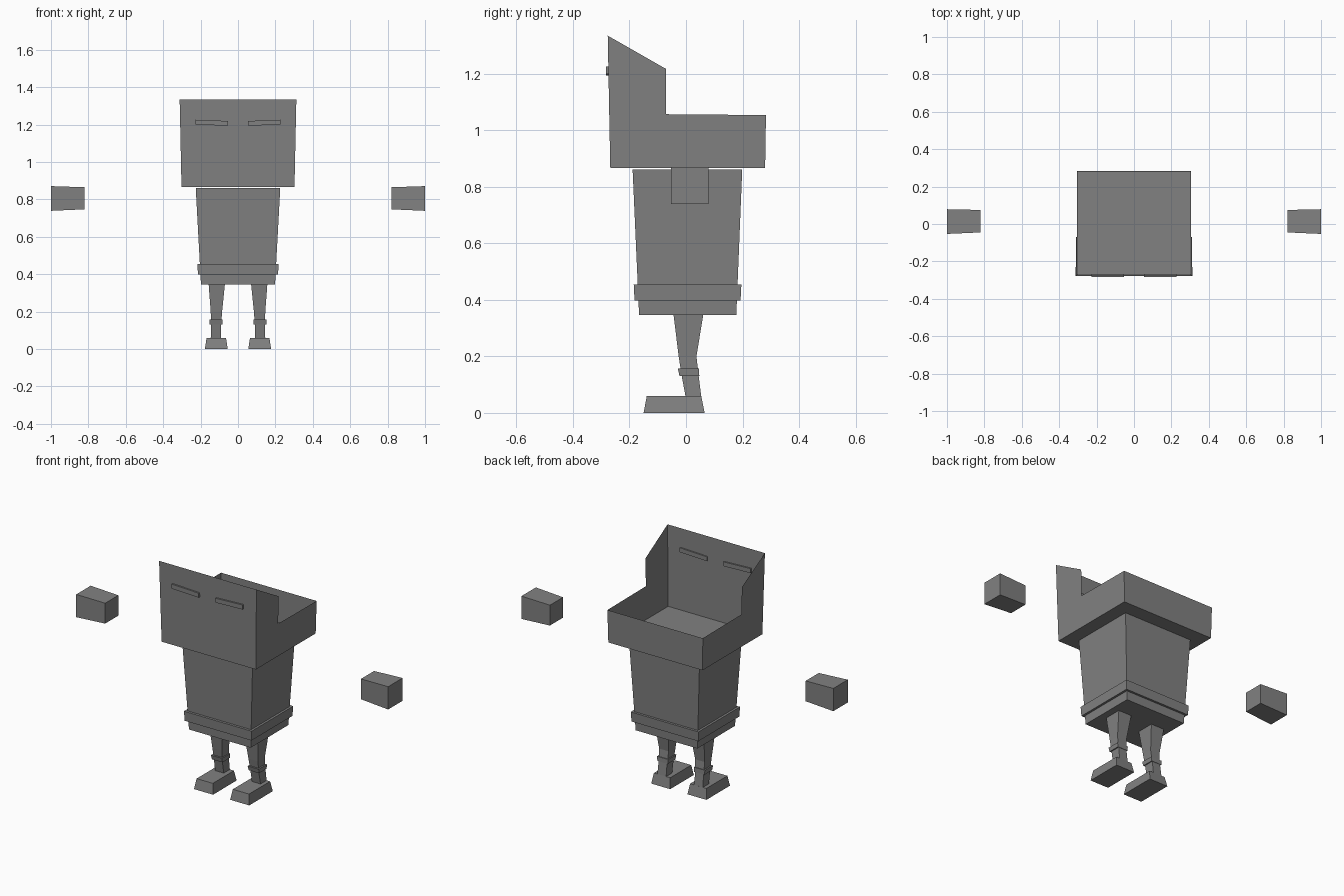
import bpy
import bmesh

if "Cube" in bpy.data.objects:
    bpy.data.objects.remove(bpy.data.objects["Cube"])

grey = bpy.data.materials.new("dark grey")
grey.diffuse_color = (0.22, 0.22, 0.22, 1.0)
grey.use_nodes = True
grey.node_tree.nodes["Principled BSDF"].inputs["Base Color"].default_value = grey.diffuse_color


def make_object(name, verts, faces, closed=True):
    mesh = bpy.data.meshes.new(name)
    mesh.from_pydata(verts, [], faces)
    mesh.materials.append(grey)
    if closed:
        bm = bmesh.new()
        bm.from_mesh(mesh)
        bmesh.ops.recalc_face_normals(bm, faces=bm.faces)
        bm.to_mesh(mesh)
        bm.free()
    obj = bpy.data.objects.new(name, mesh)
    bpy.context.collection.objects.link(obj)
    return obj


def loft(name, rings):
    """Skin a stack of four-cornered rings and cap both ends."""
    verts = [p for ring in rings for p in ring]
    faces = [(0, 1, 2, 3), tuple(len(verts) - 4 + i for i in range(4))]
    for r in range(len(rings) - 1):
        for i in range(4):
            a, b = r * 4 + i, r * 4 + (i + 1) % 4
            faces.append((a, b, b + 4, a + 4))
    return make_object(name, verts, faces)


def flat_ring(z, x0, x1, y0, y1):
    return [(x0, y0, z), (x1, y0, z), (x1, y1, z), (x0, y1, z)]


def side_ring(x, y0, y1, z0, z1):
    return [(x, y0, z0), (x, y1, z0), (x, y1, z1), (x, y0, z1)]


# Open head shell: stepped side walls joined by front, back and floor
profile = [(-0.268, 0.866), (0.28, 0.866), (0.283, 1.054),
           (-0.07, 1.057), (-0.07, 1.217), (-0.277, 1.335)]


def head_x(z):
    return 0.302 + 0.01 * (z - 0.866) / 0.469


verts = [(s * head_x(z), y, z) for s in (-1, 1) for y, z in profile]
make_object("head_shell", verts, [
    (5, 4, 3, 0), (3, 2, 1, 0),        # left wall
    (6, 9, 10, 11), (6, 7, 8, 9),      # right wall
    (0, 1, 7, 6),                      # floor
    (1, 2, 8, 7),                      # back wall
    (0, 6, 11, 5),                     # front wall
], closed=False)

# Tapered body and belt
loft("body", [flat_ring(0.346, -0.198, 0.198, -0.166, 0.178),
              flat_ring(0.862, -0.226, 0.226, -0.189, 0.199)])
loft("belt", [flat_ring(0.398, -0.214, 0.214, -0.182, 0.193),
              flat_ring(0.454, -0.217, 0.217, -0.185, 0.196)])

for side, s in (("left", -1), ("right", 1)):
    # Leg with a bent shape
    leg = [(0.05, 0.09, 0.146, 0.0, 0.055), (0.13, 0.09, 0.144, -0.015, 0.045),
           (0.2, 0.085, 0.146, -0.026, 0.037), (0.347, 0.07, 0.157, -0.044, 0.061)]
    loft(side + "_leg", [flat_ring(z, s * a, s * b, y0, y1) for z, a, b, y0, y1 in leg])

    # Ankle band
    loft(side + "_ankle_band", [
        flat_ring(0.131, s * 0.084, s * 0.151, -0.023, 0.047),
        flat_ring(0.157, s * 0.082, s * 0.153, -0.029, 0.046)])

    # Foot
    loft(side + "_foot", [
        flat_ring(0.0, s * 0.055, s * 0.177, -0.15, 0.066),
        flat_ring(0.059, s * 0.064, s * 0.168, -0.139, 0.054)])

    # Floating hand
    loft(side + "_hand", [side_ring(s * 0.82, -0.045, 0.075, 0.747, 0.865),
                          side_ring(s * 1.0, -0.053, 0.079, 0.739, 0.871)])

    # Thin slanted eye set through the front wall
    loft(side + "_eye", [side_ring(s * 0.053, -0.284, -0.267, 1.194, 1.219),
                         side_ring(s * 0.228, -0.284, -0.267, 1.2, 1.226)])
